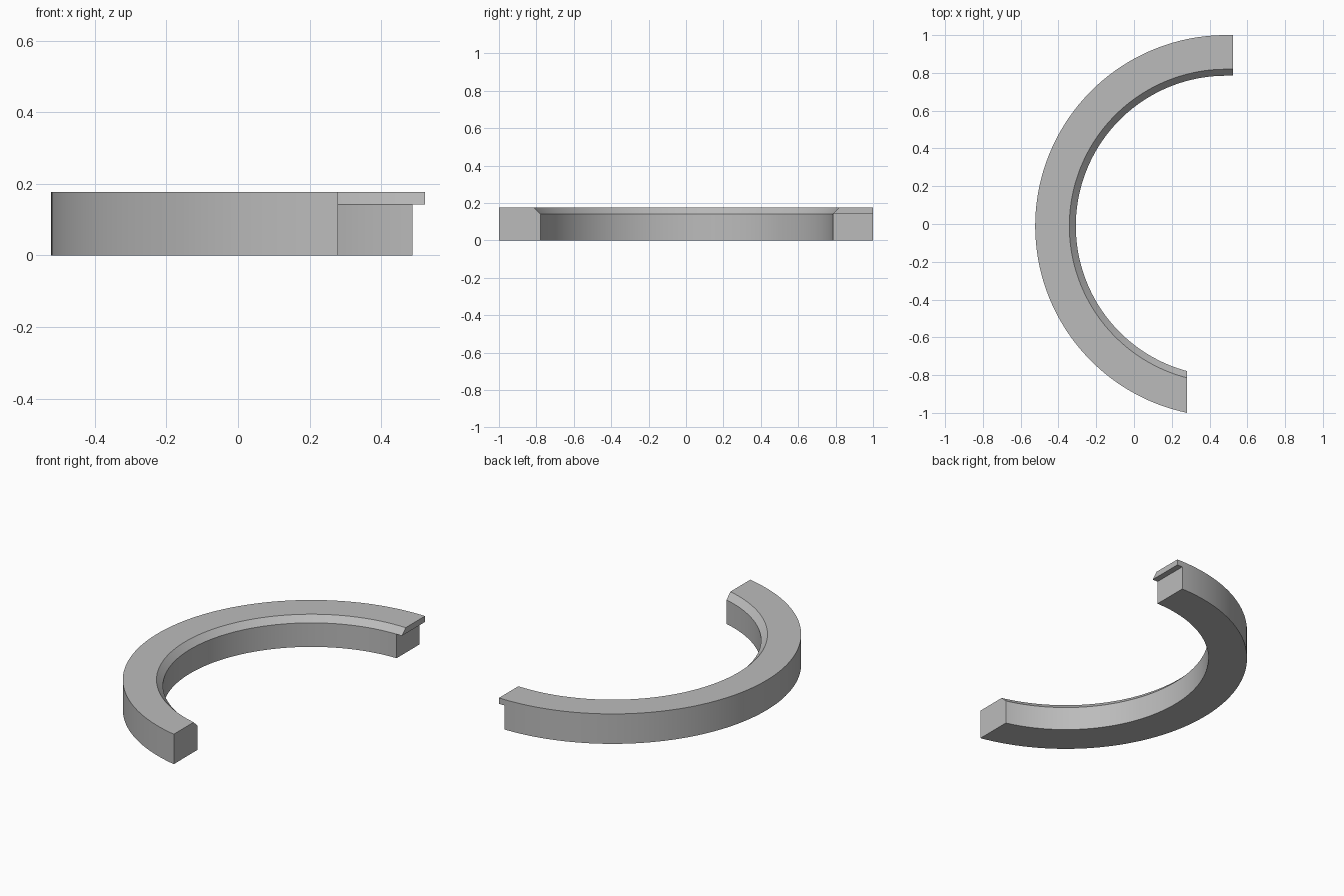
import bpy, bmesh, math

if "Cube" in bpy.data.objects:
    bpy.data.objects.remove(bpy.data.objects["Cube"], do_unlink=True)

# Main dimensions
CX, CY = 0.4875, -0.0105          # arc centre
R_OUT, R_IN, R_BEVEL = 1.0105, 0.7955, 0.83
Z_LIP, Z_TOP = 0.142, 0.177
X_FRONT_END, X_LIP_END = 0.28, 0.523
SEGMENTS = 96

# Cross-section as (radius, height); the middle four points belong to the lip
profile = [(R_IN, 0), (R_IN, Z_LIP), (R_BEVEL, Z_TOP),
           (R_OUT, Z_TOP), (R_OUT, Z_LIP), (R_OUT, 0)]
count = len(profile)


def arc_point(r, z, t):
    """Point at fraction t of the arc, from the rear end to the straight-cut front end."""
    start = math.pi / 2
    end = 2 * math.pi - math.acos((X_FRONT_END - CX) / r)
    a = start + (end - start) * t
    return (CX + r * math.cos(a), CY + r * math.sin(a), z)


bm = bmesh.new()

# Curved body
rings = [[bm.verts.new(arc_point(r, z, i / SEGMENTS)) for r, z in profile]
         for i in range(SEGMENTS + 1)]
for a, b in zip(rings, rings[1:]):
    for k in range(count):
        n = (k + 1) % count
        bm.faces.new((a[k], a[n], b[n], b[k]))
bm.faces.new(rings[-1])

# Overhanging lip at the rear end, with the plain end face below it
rear = rings[0]
bm.faces.new((rear[0], rear[1], rear[4], rear[5]))
root = rear[1:5]
tip = [bm.verts.new((X_LIP_END, v.co.y, v.co.z)) for v in root]
for k in range(4):
    n = (k + 1) % 4
    bm.faces.new((root[k], root[n], tip[n], tip[k]))
bm.faces.new(tip)

bmesh.ops.recalc_face_normals(bm, faces=bm.faces)
mesh = bpy.data.meshes.new("half_ring")
bm.to_mesh(mesh)
bm.free()

# Grey material
grey = bpy.data.materials.new("plain grey")
grey.use_nodes = True
colour = (0.5, 0.5, 0.5, 1)
grey.diffuse_color = colour
grey.node_tree.nodes["Principled BSDF"].inputs["Base Color"].default_value = colour
mesh.materials.append(grey)

ring = bpy.data.objects.new("half_ring", mesh)
bpy.context.collection.objects.link(ring)
bpy.ops.object.select_all(action='DESELECT')
ring.select_set(True)
bpy.context.view_layer.objects.active = ring
bpy.ops.object.shade_smooth_by_angle(angle=math.radians(30))
